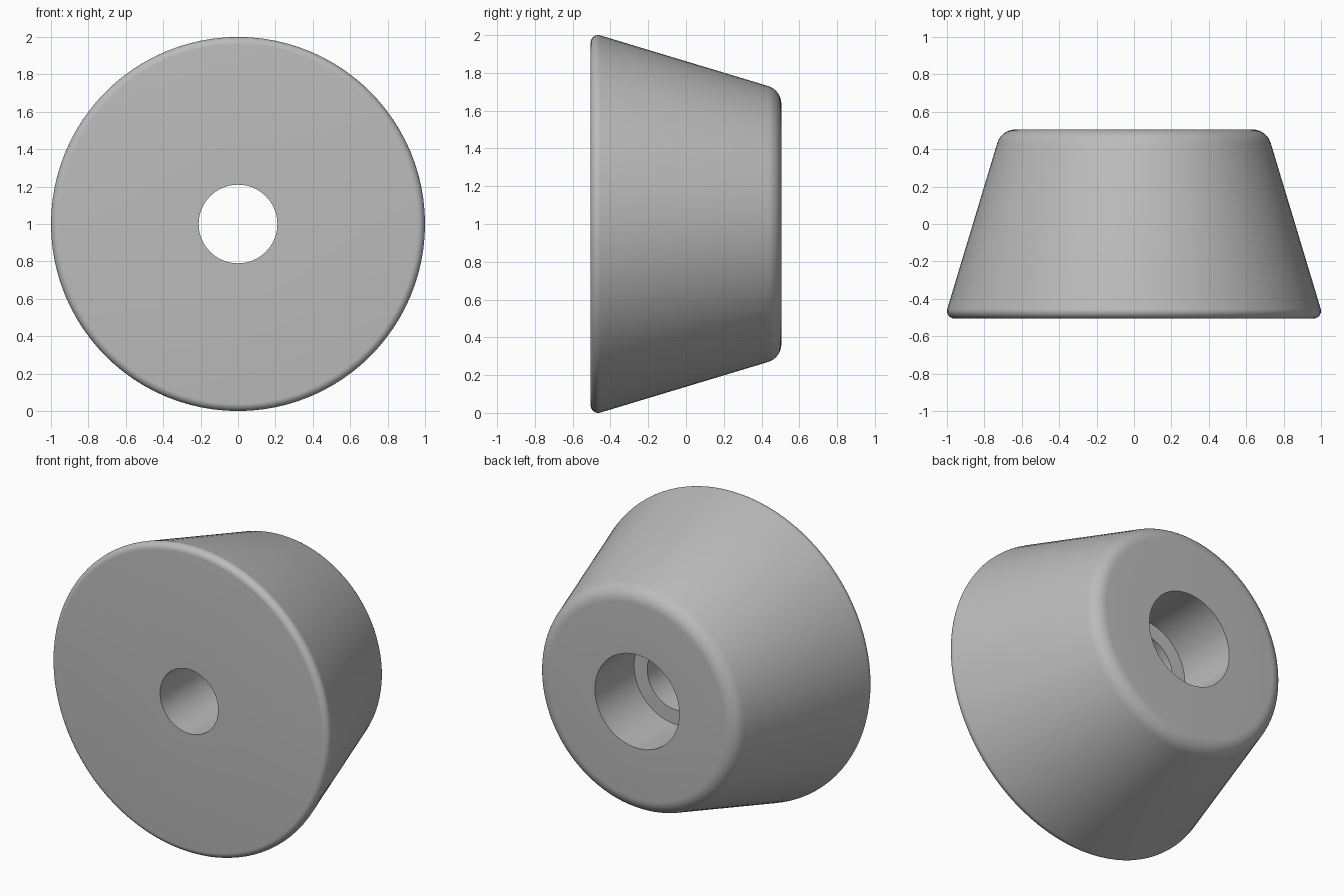
import bpy, bmesh, math
from mathutils import Vector, Matrix

if "Cube" in bpy.data.objects:
    bpy.data.objects.remove(bpy.data.objects["Cube"])

SEGMENTS = 96


def arc(r, y, radius, start, end, steps):
    """Rounded corner of the profile, as (radius from axis, y) points."""
    angles = [math.radians(start + (end - start) * i / steps) for i in range(steps + 1)]
    return [(r + radius * math.cos(a), y + radius * math.sin(a)) for a in angles]


# Closed half profile: front face, tapered side, rear face, counterbore, bore
TAPER = 16.8
profile = [(0.21, -0.505)]
profile += arc(0.96, -0.465, 0.04, -90, TAPER, 8)
profile += arc(0.635, 0.405, 0.10, TAPER, 90, 8)
profile += [(0.305, 0.505), (0.305, 0.10), (0.21, 0.10)]

# Revolve the profile around the front-to-back axis
bm = bmesh.new()
verts = [bm.verts.new((r, y, 0)) for r, y in profile]
edges = [bm.edges.new((verts[i], verts[(i + 1) % len(verts)])) for i in range(len(verts))]
bmesh.ops.spin(bm, geom=verts + edges, cent=(0, 0, 0), axis=(0, 1, 0),
               angle=2 * math.pi, steps=SEGMENTS, use_merge=True)
bmesh.ops.remove_doubles(bm, verts=bm.verts, dist=1e-5)
bmesh.ops.recalc_face_normals(bm, faces=bm.faces)
bmesh.ops.translate(bm, verts=bm.verts, vec=(0, 0, 1))

mesh = bpy.data.meshes.new("tapered_foot")
bm.to_mesh(mesh)
bm.free()
foot = bpy.data.objects.new("tapered_foot", mesh)
bpy.context.collection.objects.link(foot)

# Plain grey
grey = bpy.data.materials.new("grey")
grey.diffuse_color = (0.5, 0.5, 0.5, 1)
grey.use_nodes = True
grey.node_tree.nodes["Principled BSDF"].inputs["Base Color"].default_value = grey.diffuse_color
mesh.materials.append(grey)

# Smooth round surfaces, crisp bore edges
bpy.context.view_layer.objects.active = foot
foot.select_set(True)
bpy.ops.object.shade_smooth_by_angle(angle=math.radians(30))
